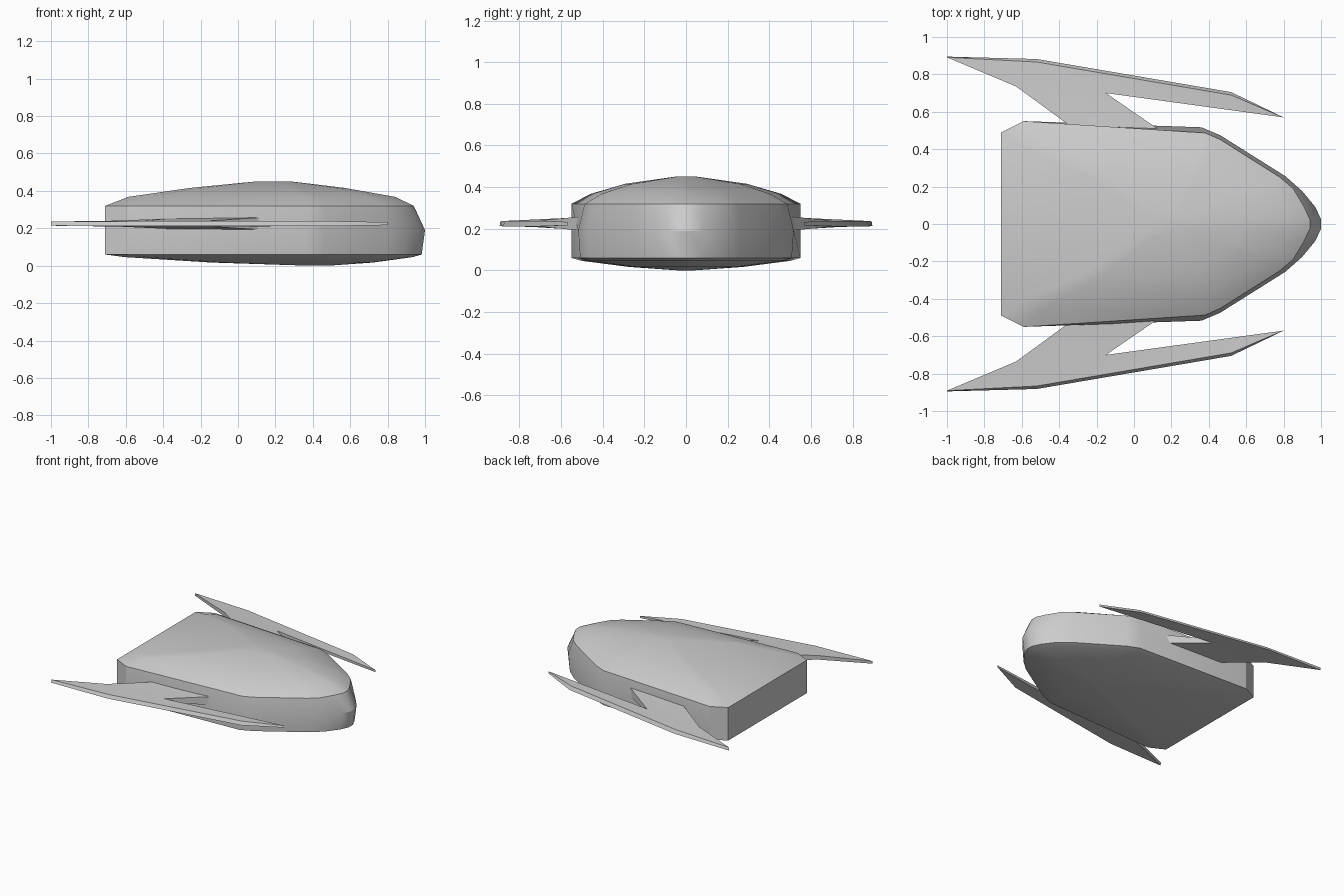
import bpy, bmesh

if "Cube" in bpy.data.objects:
    bpy.data.objects.remove(bpy.data.objects["Cube"])

def finish(name, bm):
    bmesh.ops.recalc_face_normals(bm, faces=bm.faces)
    me = bpy.data.meshes.new(name)
    bm.to_mesh(me)
    bm.free()
    ob = bpy.data.objects.new(name, me)
    bpy.context.collection.objects.link(ob)
    bpy.ops.object.select_all(action='DESELECT')
    ob.select_set(True)
    bpy.context.view_layer.objects.active = ob
    bpy.ops.object.shade_smooth_by_angle(angle=0.5)
    return ob

# Hull outlines (half, back to nose): widest line and upper rim
WIDE = [(-.71, .49), (-.59, .55), (.36, .517), (.46, .475), (.81, .255),
        (.90, .175), (.97, .09), (1.0, .025)]
RIM = [(-.71, .49), (-.59, .55), (.38, .487), (.46, .452), (.78, .25),
       (.85, .19), (.91, .09), (.94, .025)]
LOW = [(w[0] + .3 * (r[0] - w[0]), w[1] + .3 * (r[1] - w[1]))
       for w, r in zip(WIDE, RIM)]

def ring(half, z, cx=0, sx=1, sy=1):
    pts = half + [(x, -y) for x, y in reversed(half)]
    return [(cx + (x - cx) * sx, y * sy, z) for x, y in pts]

# Hull: belly rings, side wall, domed top
rings = [ring(LOW, 0.0, .45, .06, .06),
         ring(LOW, .017, .45, .51, .5),
         ring(LOW, .046, .45, .91, .91),
         ring(LOW, .06),
         ring(WIDE, .19),
         ring(RIM, .32),
         ring(RIM, .368, .2, .865, .83),
         ring(RIM, .416, .2, .5, .53),
         ring(RIM, .45, .2, .12, .1)]
bm = bmesh.new()
loops = [[bm.verts.new(p) for p in r] for r in rings]
n = len(loops[0])
for a, b in zip(loops, loops[1:]):
    for i in range(n):
        j = (i + 1) % n
        bm.faces.new((a[i], a[j], b[j], b[i]))
bm.faces.new(loops[0][::-1])
bm.faces.new(loops[-1])
finish("hull", bm)

# Wing blade with its pylon: x, y, half thickness, top-edge inset
OUTLINE = [(-1.0, .895, .011, .004), (-.52, .882, .013, .016),
           (.52, .705, .013, .016), (.80, .57, .008, 0),
           (-.15, .70, .015, 0), (.17, .48, .036, 0),
           (-.29, .49, .031, 0), (-.35, .53, .029, 0), (-.63, .735, .016, 0)]
PANELS = [(0, 1, 8), (1, 4, 7, 8), (4, 5, 6, 7), (1, 2, 4), (2, 3, 4)]

def wing(name, side):
    bm = bmesh.new()
    top = [bm.verts.new((x, side * (y - d), .225 + h)) for x, y, h, d in OUTLINE]
    low = [bm.verts.new((x, side * y, .225 - h)) for x, y, h, d in OUTLINE]
    for p in PANELS:
        bm.faces.new([top[i] for i in p])
        bm.faces.new([low[i] for i in reversed(p)])
    m = len(OUTLINE)
    for i in range(m):
        j = (i + 1) % m
        bm.faces.new((top[i], top[j], low[j], low[i]))
    finish(name, bm)

wing("left_wing", 1)
wing("right_wing", -1)
